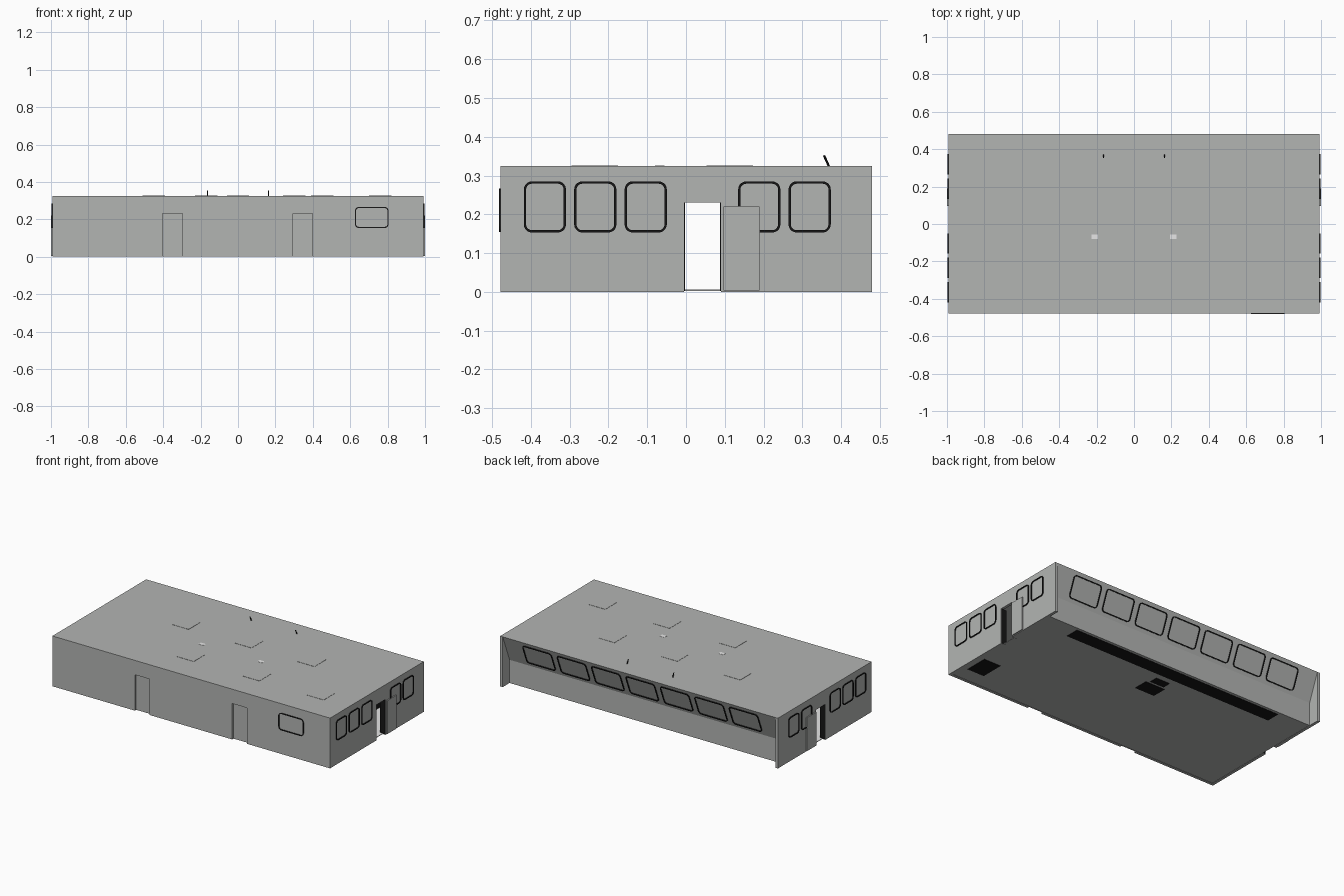
import bpy, bmesh, math
from mathutils import Matrix, Vector

cube = bpy.data.objects.get("Cube")
if cube:
    bpy.data.objects.remove(cube, do_unlink=True)


def material(name, rgb):
    m = bpy.data.materials.new(name)
    m.use_nodes = True
    m.diffuse_color = (*rgb, 1)
    m.node_tree.nodes["Principled BSDF"].inputs["Base Color"].default_value = (*rgb, 1)
    return m


GREY = material("wall grey", (0.45, 0.46, 0.45))
BLACK = material("trim black", (0.008, 0.008, 0.008))
WHITE = material("interior white", (0.85, 0.85, 0.85))


def finish(name, bm, mat):
    bmesh.ops.recalc_face_normals(bm, faces=bm.faces)
    me = bpy.data.meshes.new(name)
    bm.to_mesh(me)
    bm.free()
    me.materials.append(mat)
    ob = bpy.data.objects.new(name, me)
    bpy.context.collection.objects.link(ob)
    return ob


def box(name, x, y, z, mat):
    bm = bmesh.new()
    size = [r[1] - r[0] for r in (x, y, z)]
    mid = [(r[0] + r[1]) / 2 for r in (x, y, z)]
    bmesh.ops.create_cube(bm, size=1, matrix=Matrix.Translation(mid) @ Matrix.Diagonal((*size, 1)))
    return finish(name, bm, mat)


def extruded(name, points, direction, mat):
    """Closed outline swept along a direction."""
    bm = bmesh.new()
    face = bm.faces.new([bm.verts.new(p) for p in points])
    out = bmesh.ops.extrude_face_region(bm, geom=[face])["geom"]
    bmesh.ops.translate(bm, vec=direction, verts=[g for g in out if isinstance(g, bmesh.types.BMVert)])
    return finish(name, bm, mat)


def rounded(w, h, r):
    """Rounded rectangle outline centred on the origin."""
    pts = []
    for i, (sx, sy) in enumerate(((1, 1), (-1, 1), (-1, -1), (1, -1))):
        for k in range(6):
            a = math.pi / 2 * (i + k / 5)
            pts.append((sx * (w / 2 - r) + r * math.cos(a), sy * (h / 2 - r) + r * math.sin(a)))
    return pts


def window_frame(name, centre, u, v, w, h, depth=0.005, bar=0.006):
    u, v = Vector(u), Vector(v)
    n = u.cross(v)
    bm = bmesh.new()
    rings = []
    for inset, out in ((0, -0.002), (0, depth), (bar, depth), (bar, -0.002)):
        outline = rounded(w - 2 * inset, h - 2 * inset, 0.021 - inset)
        rings.append([bm.verts.new(Vector(centre) + u * a + v * b + n * out) for a, b in outline])
    count = len(rings[0])
    for i in range(4):
        a, b = rings[i], rings[(i + 1) % 4]
        for k in range(count):
            j = (k + 1) % count
            bm.faces.new((a[k], a[j], b[j], b[k]))
    return finish(name, bm, BLACK)


TOP, OUT, IN = 0.325, 0.993, 0.975
FRONT, BACK = -0.478, 0.48
DOOR = (-0.005, 0.09)
SILL = Vector((0, 0.41, 0.15))
EAVE = Vector((0, BACK, TOP))

# Side walls with door openings, sliding leaves and windows
for s, side in ((1, "left"), (-1, "right")):
    outline = [(FRONT, 0), (DOOR[0], 0), (DOOR[0], 0.23), (DOOR[1], 0.23),
               (DOOR[1], 0), (BACK, 0), (BACK, TOP), (FRONT, TOP)]
    extruded(side + "_wall", [(s * IN, y, z) for y, z in outline], (s * (OUT - IN), 0, 0), GREY)
    box(side + "_door_leaf", sorted((s * (OUT - 0.001), s)), (0.097, 0.19), (0.004, 0.22), GREY)
    for k, (y, edge) in enumerate(zip(DOOR, (1, -1))):
        box(f"{side}_door_jamb_{k + 1}", sorted((s * 0.955, s * (OUT - 0.002))),
            sorted((y, y + edge * 0.002)), (0.002, 0.23), BLACK)
    for k, y in enumerate((-0.364, -0.234, -0.104, 0.189, 0.319)):
        window_frame(f"{side}_window_frame_{k + 1}", (s * OUT, y, 0.219), (0, s, 0), (0, 0, 1), 0.109, 0.132)

# Front wall with two recessed doors
outline = [(-IN, 0)]
for a, b in ((-0.403, -0.297), (0.293, 0.399)):
    outline += [(a, 0), (a, 0.232), (b, 0.232), (b, 0)]
    box("front_door", (a, b), (-0.464, -0.46), (0, 0.232), GREY)
outline += [(IN, 0), (IN, TOP), (-IN, TOP)]
extruded("front_wall", [(x, FRONT, z) for x, z in outline], (0, 0.018, 0), GREY)
window_frame("front_window_frame", (0.715, FRONT, 0.21), (1, 0, 0), (0, 0, 1), 0.18, 0.112, 0.004)

# Back wall: upright below, leaning outward above, with a row of windows
profile = [(0.41, 0), SILL.yz, EAVE.yz, (0.46, TOP), (0.392, 0.15), (0.392, 0)]
extruded("back_wall", [(-IN, y, z) for y, z in profile], (2 * IN, 0, 0), GREY)
lean = (EAVE - SILL).normalized()
for k in range(7):
    centre = (SILL + EAVE) / 2 + Vector(((k - 3) * 0.246, 0, 0))
    window_frame(f"back_window_frame_{k + 1}", centre, (-1, 0, 0), lean, 0.21, 0.142)

# Roof and floor
box("roof", (-IN, IN), (-0.46, 0.46), (TOP - 0.008, TOP), GREY)
box("floor", (-IN, IN), (-0.46, 0.392), (0.002, 0.005), GREY)
box("floor_covering", (-IN, IN), (-0.46, 0.392), (0.005, 0.006), WHITE)

# Low roof panels and lamp plates
for y, xs in ((-0.235, (-0.17, 0.3, 0.76)), (0.113, (-0.45, 0, 0.45))):
    for x in xs:
        box("roof_panel", (x - 0.06, x + 0.06), (y - 0.06, y + 0.06), (TOP - 0.002, TOP + 0.0015), GREY)
for x in (-0.21, 0.21):
    box("roof_lamp", (x - 0.018, x + 0.018), (-0.08, -0.055), (TOP - 0.002, TOP + 0.001), WHITE)

# Slanted roof aerials
for x in (-0.163, 0.163):
    base, tip = Vector((x, 0.369, TOP - 0.002)), Vector((x, 0.356, 0.352))
    turn = (tip - base).to_track_quat("Z", "Y").to_matrix().to_4x4()
    bm = bmesh.new()
    bmesh.ops.create_cone(bm, cap_ends=True, segments=8, radius1=0.003, radius2=0.003,
                          depth=(tip - base).length, matrix=Matrix.Translation((base + tip) / 2) @ turn)
    finish("roof_aerial", bm, BLACK)

# Interior furniture standing through the floor
box("console", (-0.755, 0.755), (0.3, 0.39), (0, 0.11), BLACK)
box("chair_seat", (-0.07, 0.07), (0.095, 0.19), (0, 0.06), BLACK)
box("chair_footrest", (-0.05, 0.05), (0.205, 0.26), (0, 0.03), BLACK)
box("cabinet", (0.827, 0.947), (-0.36, -0.21), (0, 0.1), BLACK)
